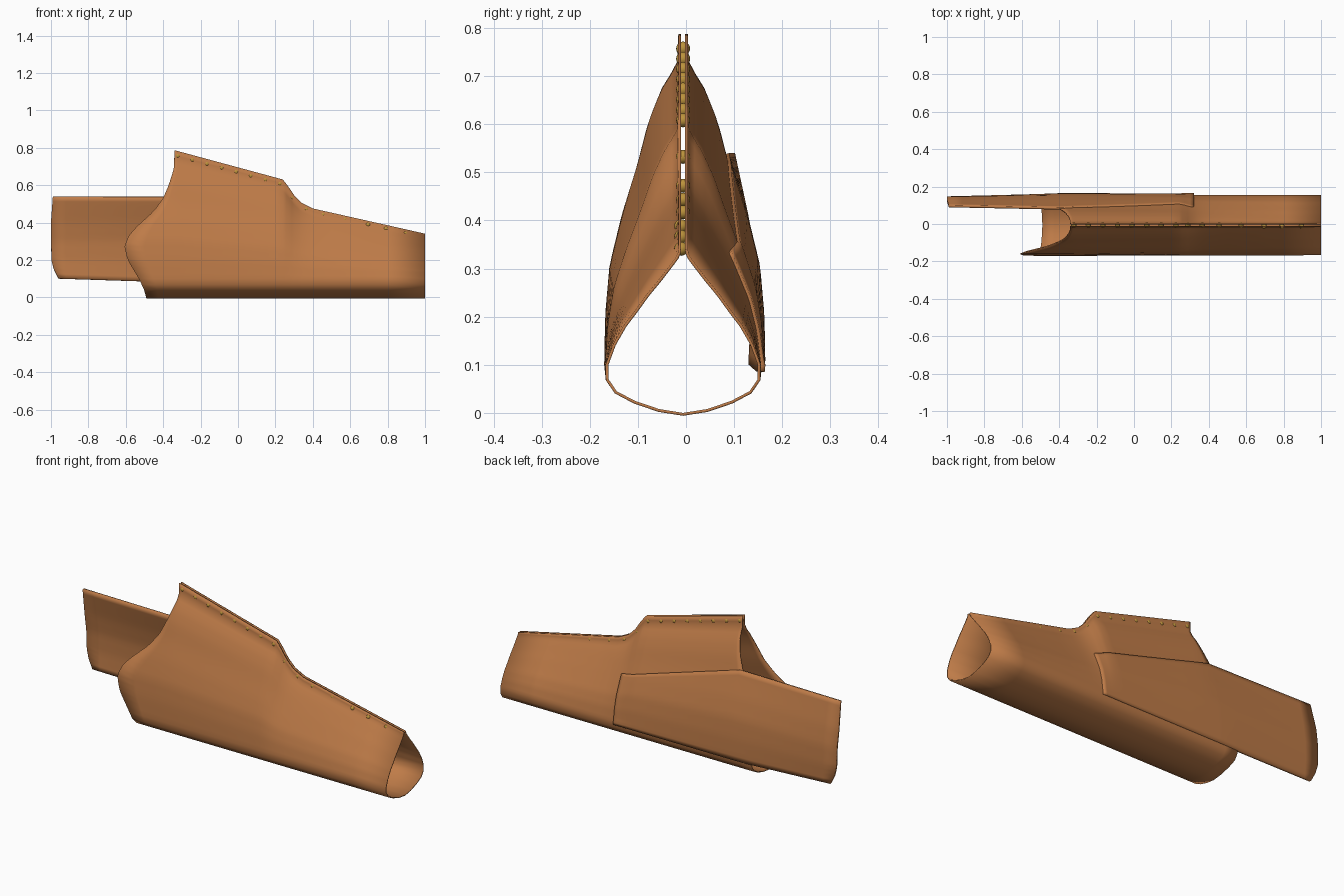
import bpy, bmesh

if "Cube" in bpy.data.objects:
    bpy.data.objects.remove(bpy.data.objects["Cube"])

def material(name, rgb):
    m = bpy.data.materials.new(name)
    m.diffuse_color = (*rgb, 1)
    m.use_nodes = True
    m.node_tree.nodes["Principled BSDF"].inputs["Base Color"].default_value = m.diffuse_color
    return m

leather = material("tan leather", (0.52, 0.20, 0.065))
brass = material("brass", (0.50, 0.29, 0.045))

def lerp(pts, v):
    """Piecewise linear curve through (input, output) points."""
    if v <= pts[0][0]:
        return pts[0][1]
    for (a, p), (b, q) in zip(pts, pts[1:]):
        if v <= b:
            return p + (q - p) * (v - a) / (b - a)
    return pts[-1][1]

# Profiles: top line, mouth edge, wide and narrow end cross-sections
TOP = [(-.34, .787), (.24, .63), (.27, .59), (.30, .545), (.34, .505), (.4, .475), (1, .34)]
MOUTH = [(0, -.49), (.04, -.50), (.1, -.53), (.2, -.59), (.27, -.607), (.32, -.59), (.37, -.55),
         (.46, -.45), (.53, -.40), (.6, -.37), (.69, -.342), (.787, -.34)]
WIDE = [(0, .158), (.15, .156), (.3, .147), (.45, .122), (.6, .09), (.73, .067), (.83, .04),
        (.91, .006), (1, .004)]
SLIM = [(0, .155), (.17, .14), (.33, .118), (.45, .096), (.6, .07), (.72, .046), (.85, .022),
        (.94, .006), (1, .004)]
LOW = [(0, 0), (.008, .05), (.025, .10), (.045, .138), (.07, .155), (.1, .158)]
CY = -.006

def half_width(x, z):
    if z < .1:
        return lerp(LOW, z)
    h = lerp(TOP, x)
    t = (z - .1) / (h - .1)
    s = max(0, min(1, (h - .34) / .445))
    return s * lerp(WIDE, t) + (1 - s) * lerp(SLIM, t)

def sheet(name, rows, thickness):
    """Skin a grid of points and give it leather thickness."""
    bm = bmesh.new()
    grid = [[bm.verts.new(p) for p in r] for r in rows]
    for a, b in zip(grid, grid[1:]):
        for i in range(len(a) - 1):
            bm.faces.new((a[i], a[i + 1], b[i + 1], b[i]))
    bm.normal_update()
    me = bpy.data.meshes.new(name)
    bm.to_mesh(me)
    bm.free()
    ob = bpy.data.objects.new(name, me)
    bpy.context.collection.objects.link(ob)
    me.materials.append(leather)
    mod = ob.modifiers.new("thickness", 'SOLIDIFY')
    mod.thickness = thickness
    mod.offset = -1
    smooth(ob, .7)
    return ob

def smooth(ob, angle):
    bpy.ops.object.select_all(action='DESELECT')
    ob.select_set(True)
    bpy.context.view_layer.objects.active = ob
    bpy.ops.object.shade_smooth_by_angle(angle=angle)

# Pouch: one wrap from the front seam, under the bottom, to the back seam
COLS = [-.3, -.15, 0, .12, .2, .24, .255, .27, .285, .3, .32, .34, .37, .4, .5, .65, .8, 1]
levels = [('t', 1 - i / 24) for i in range(24)] + [('z', z) for z, _ in reversed(LOW)]
path = [(-1, l) for l in levels] + [(1, l) for l in reversed(levels[:-1])]
rows = []
for side, (kind, v) in path:
    z0 = .1 + v * .687 if kind == 't' else v
    xs = lerp(MOUTH, z0)
    if side > 0:
        xs = max(xs, -.5)
    row = []
    for x in [xs, xs * .65 - .105, xs * .3 - .21] + COLS:
        z = .1 + v * (lerp(TOP, x) - .1) if kind == 't' else v
        row.append((x, CY + side * half_width(x, z), z))
    rows.append(row)
sheet("holster_pouch", [r[::-1] for r in rows][::-1], .006)

# Belt flap: follows the back of the pouch and reaches out past its mouth
PTOP = [(-.38, .54), (.32, .335)]
PBOT = [(-.96, .1), (-.5, .085), (.32, .085)]
FLAT = [(.09, .14), (.2, .148), (.3, .146), (.4, .132), (.54, .102)]
LEFT = [(.1, -.96), (.15, -.985), (.2, -.998), (.4, -1), (.54, -.99)]
rows = []
for i in range(19):
    v = i / 18
    xe = lerp(LEFT, .1 + v * .44)
    row = []
    for x in [xe, -.92, -.8, -.7, -.6, -.5, -.4, -.38, -.3, -.2, -.1, 0, .1, .2, .24, .27, .30, .32]:
        if x == -.92:
            x = max(x, xe + .03)
        zb, zt = lerp(PBOT, x), lerp(PTOP, x)
        z = zb + v * (zt - zb)
        k = max(0, min(1, (-.4 - x) / .6))
        y = CY + half_width(x, z) + .013
        row.append((x, (1 - k) * y + k * lerp(FLAT, z), z))
    rows.append(row)
sheet("belt_flap", [r[::-1] for r in rows], .013)

# Brass rivets along the top seam
spots = [(-.322 + i * .078, .757 - i * .0213) for i in range(8)]
spots += [(.287, .532), (.365, .472), (.455, .443), (.572, .417), (.695, .388), (.79, .366), (.895, .341)]
for x, z in spots:
    bpy.ops.mesh.primitive_uv_sphere_add(segments=16, ring_count=10, radius=.0145,
                                         location=(x, CY - (.004 if x > .6 else 0), z))
    ob = bpy.context.object
    ob.name = "seam_rivet"
    ob.data.materials.append(brass)
    smooth(ob, 1)
